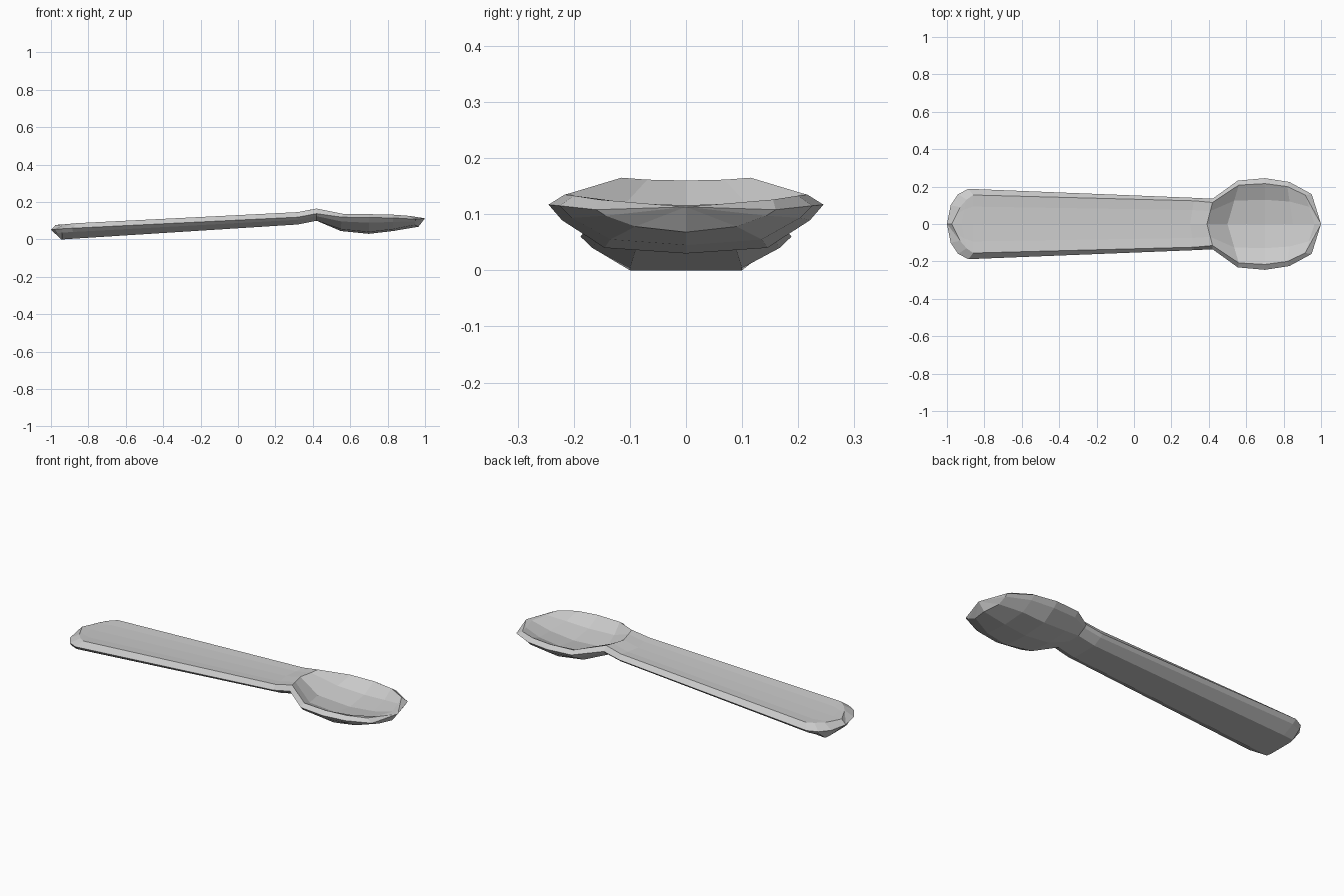
import bpy, bmesh

# Stations along the spoon:
# x outer, x top edge, x bottom, x top centre, w outer, w top edge, w bottom, z top edge, z top centre, z bottom
STATIONS = [
    (-0.98, -0.93, -0.945, -0.975, 0.10, 0.09, 0.07, 0.080, 0.078, 0.000),   # handle end
    (-0.94, -0.895, -0.94, -0.92, 0.16, 0.130, 0.10, 0.084, 0.079, 0.000),
    (-0.885, -0.86, -0.88, -0.86, 0.188, 0.155, 0.10, 0.087, 0.081, 0.004),
    (0.32, 0.32, 0.32, 0.30, 0.140, 0.124, 0.077, 0.146, 0.140, 0.080),
    (0.42, 0.42, 0.42, 0.39, 0.135, 0.115, 0.075, 0.165, 0.160, 0.100),      # neck ridge
    (0.555, 0.56, 0.55, 0.50, 0.232, 0.208, 0.13, 0.137, 0.085, 0.045),      # bowl
    (0.70, 0.70, 0.70, 0.70, 0.245, 0.216, 0.145, 0.135, 0.073, 0.030),
    (0.83, 0.82, 0.83, 0.85, 0.225, 0.200, 0.135, 0.133, 0.088, 0.045),
    (0.95, 0.915, 0.945, 0.965, 0.16, 0.155, 0.09, 0.126, 0.116, 0.068),     # bowl tip
]


def mix(a, b, t):
    return a + (b - a) * t


def ring(s):
    """Closed cross-section: half profile plus its mirror."""
    xo, xe, xb, xc, wo, we, wb, zt, zc, zb = s
    bowl = xo > 0.5
    zo = zt - (0.018 if bowl else 0.027)
    zd = zb + (0.01 if bowl else 0.0)
    half = [
        (mix(xc, xe, 0.6), we * 0.6, mix(zc, zt, 0.3)),
        (xe, we, zt),
        (xo, wo, zo),
        (mix(xo, xb, 0.4), mix(wo, wb, 0.24), mix(zo, zd, 0.36)),
        (xb, wb, zd),
    ]
    bottom_x = xb + (0.02 if xo > 0.9 else 0)
    return ([(xc, 0, zc)] + half + [(bottom_x, 0, zb)]
            + [(x, -y, z) for x, y, z in reversed(half)])


# Spoon body: loft through the stations, each end closed by a fan to a point
bm = bmesh.new()
rings = [[bm.verts.new(p) for p in ring(s)] for s in STATIONS]
n = len(rings[0])
for a, b in zip(rings, rings[1:]):
    for i in range(n):
        j = (i + 1) % n
        bm.faces.new((a[i], a[j], b[j], b[i]))
for r, tip in ((rings[0], (-1.0, 0, 0.052)), (rings[-1], (1.0, 0, 0.113))):
    t = bm.verts.new(tip)
    for i in range(n):
        bm.faces.new((r[i], r[(i + 1) % n], t))
bmesh.ops.recalc_face_normals(bm, faces=bm.faces)
mesh = bpy.data.meshes.new("spoon")
bm.to_mesh(mesh)
bm.free()
spoon = bpy.data.objects.new("spoon", mesh)
bpy.context.collection.objects.link(spoon)
